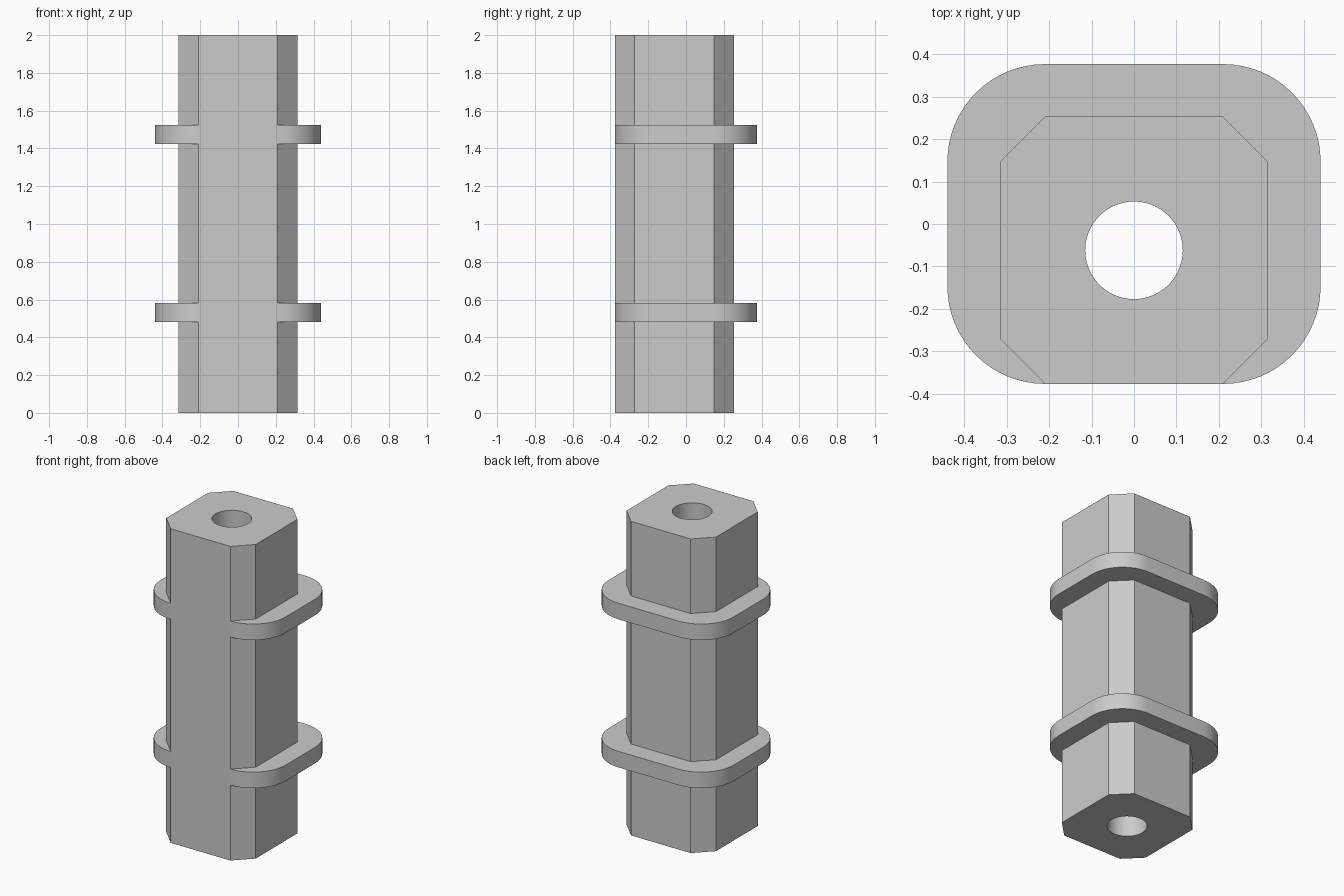
import bpy
import bmesh
from math import sin, cos, pi

cube = bpy.data.objects.get("Cube")
if cube:
    bpy.data.objects.remove(cube, do_unlink=True)

GREY = (0.6, 0.6, 0.6, 1)
grey = bpy.data.materials.new("plain grey")
grey.use_nodes = True
grey.diffuse_color = GREY
grey.node_tree.nodes["Principled BSDF"].inputs["Base Color"].default_value = GREY

FRONT, BACK = -0.377, 0.253      # depth limits of the body
HALF, CHAMFER = 0.315, 0.105     # body half width and corner cut
FLAT = HALF - CHAMFER
RADIUS = 0.23                    # collar corner radius


def arc(cx, cy, r, start, sweep, steps):
    return [(cx + r * cos(start + sweep * i / steps),
             cy + r * sin(start + sweep * i / steps)) for i in range(steps + 1)]


def prism(name, loops, bottom, top):
    """Extrude closed outlines upward; an inner outline becomes a hole."""
    bm = bmesh.new()
    for loop in loops:
        verts = [bm.verts.new((x, y, bottom)) for x, y in loop]
        for a, b in zip(verts, verts[1:] + verts[:1]):
            bm.edges.new((a, b))
    bmesh.ops.triangle_fill(bm, edges=bm.edges[:], use_beauty=True)
    base = bm.faces[:]
    new = bmesh.ops.extrude_face_region(bm, geom=base, use_keep_orig=True)["geom"]
    bmesh.ops.translate(bm, vec=(0, 0, top - bottom),
                        verts=[v for v in new if isinstance(v, bmesh.types.BMVert)])
    bmesh.ops.recalc_face_normals(bm, faces=bm.faces[:])
    mesh = bpy.data.meshes.new(name)
    bm.to_mesh(mesh)
    bm.free()
    mesh.materials.append(grey)
    obj = bpy.data.objects.new(name, mesh)
    bpy.context.collection.objects.link(obj)
    bpy.ops.object.select_all(action='DESELECT')
    obj.select_set(True)
    bpy.context.view_layer.objects.active = obj
    bpy.ops.object.shade_smooth_by_angle(angle=pi / 6)
    return obj


# Chamfered square body, from front right round the back to front left
right_side = [(FLAT, FRONT), (HALF, FRONT + CHAMFER),
              (HALF, BACK - CHAMFER), (FLAT, BACK)]
octagon = right_side + [(-x, y) for x, y in reversed(right_side)]
bore = arc(0, (FRONT + BACK) / 2, 0.115, 0, 2 * pi, 64)[:-1]
prism("body", [octagon, bore], 0, 2)

# Rounded collars wrap the sides and back, flush with the front face
corner_y = -FRONT - RADIUS
right_rim = (arc(FLAT, -corner_y, RADIUS, -pi / 2, pi / 2, 16)
             + arc(FLAT, corner_y, RADIUS, 0, pi / 2, 16))
rim = right_rim + [(-x, y) for x, y in reversed(right_rim)]
collar = rim + octagon[:0:-1][1:-1] + [octagon[1]]
collar = rim + list(reversed(octagon[1:-1]))
for name, bottom in (("lower_collar", 0.48), ("upper_collar", 1.423)):
    prism(name, [collar], bottom, bottom + 0.102)
